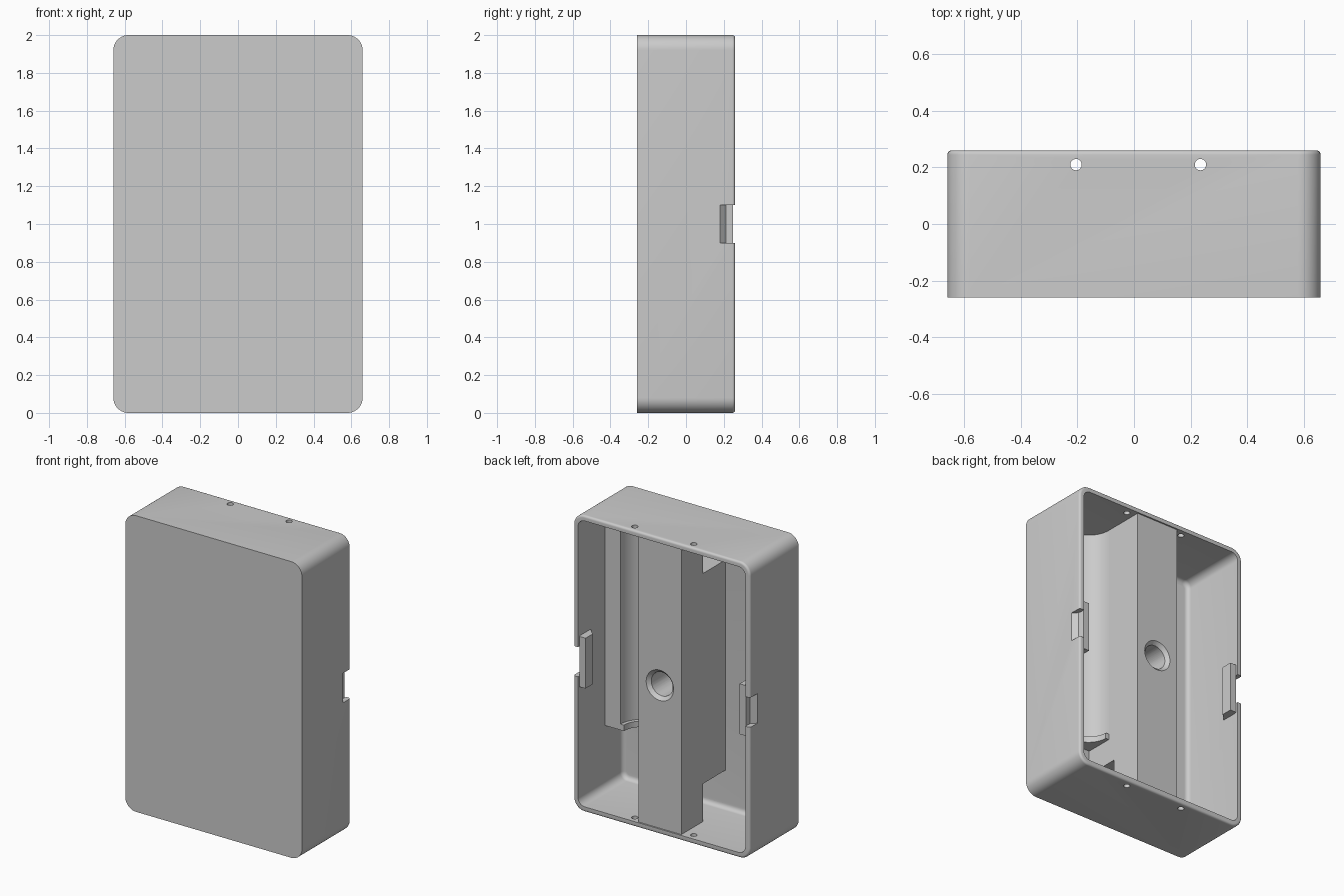
import bpy, bmesh, math

old = bpy.data.objects.get("Cube")
if old:
    bpy.data.objects.remove(old, do_unlink=True)

# Single plastic colour
plastic = bpy.data.materials.new("grey_plastic")
plastic.use_nodes = True
GREY = (0.6, 0.6, 0.6, 1)
plastic.diffuse_color = GREY
plastic.node_tree.nodes["Principled BSDF"].inputs["Base Color"].default_value = GREY


def finish(bm, name):
    bmesh.ops.recalc_face_normals(bm, faces=bm.faces)
    mesh = bpy.data.meshes.new(name)
    bm.to_mesh(mesh)
    bm.free()
    mesh.materials.append(plastic)
    obj = bpy.data.objects.new(name, mesh)
    bpy.context.collection.objects.link(obj)
    return obj


def box(name, x, y, z, corner=0, front=0, back=0):
    """Box from ranges; rounds the edges along y, then the front and back rims."""
    bm = bmesh.new()
    bmesh.ops.create_cube(bm, size=1)
    for v in bm.verts:
        v.co = [r[0] if c < 0 else r[1] for c, r in zip(v.co, (x, y, z))]
    if corner:
        edges = [e for e in bm.edges if abs(e.verts[0].co.y - e.verts[1].co.y) > 0.01]
        bmesh.ops.bevel(bm, geom=edges, offset=corner, segments=10, profile=0.5, affect='EDGES')
    for level, size in ((y[0], front), (y[1], back)):
        if size:
            edges = [e for e in bm.edges if all(abs(v.co.y - level) < 1e-4 for v in e.verts)]
            bmesh.ops.bevel(bm, geom=edges, offset=size, segments=5, profile=0.5, affect='EDGES')
    return finish(bm, name)


def prism(name, outline, z0, z1):
    """Extrude an x-y outline upwards."""
    bm = bmesh.new()
    face = bm.faces.new([bm.verts.new((px, py, z0)) for px, py in outline])
    new = bmesh.ops.extrude_face_region(bm, geom=[face])["geom"]
    bmesh.ops.translate(bm, vec=(0, 0, z1 - z0),
                        verts=[g for g in new if isinstance(g, bmesh.types.BMVert)])
    return finish(bm, name)


def cylinder(name, axis, r0, r1, centre, depth):
    """Round cutter along y or z; r0 is the radius at the low end."""
    bm = bmesh.new()
    bmesh.ops.create_cone(bm, cap_ends=True, segments=48, radius1=r0, radius2=r1, depth=depth)
    obj = finish(bm, name)
    obj.location = centre
    if axis == 'y':
        obj.rotation_euler.x = -math.pi / 2
    return obj


def cut(target, cutters):
    for c in cutters:
        m = target.modifiers.new(c.name, 'BOOLEAN')
        m.operation = 'DIFFERENCE'
        m.solver = 'EXACT'
        m.object = c
    bpy.context.view_layer.update()
    graph = bpy.context.evaluated_depsgraph_get()
    baked = bpy.data.meshes.new_from_object(target.evaluated_get(graph))
    target.modifiers.clear()
    target.data = baked
    for c in cutters:
        bpy.data.objects.remove(c, do_unlink=True)


def arc(cx, cy, r, start, end, n=32):
    return [(cx + r * math.cos(math.radians(start + (end - start) * i / n)),
             cy + r * math.sin(math.radians(start + (end - start) * i / n))) for i in range(n + 1)]


# Outer tray, open at the back, with screw holes and a pry notch on each side
shell = box("shell", (-0.66, 0.66), (-0.26, 0.26), (0, 2), corner=0.08, back=0.015)
cavity = box("cavity", (-0.625, 0.625), (-0.22, 0.4), (0.035, 1.965), corner=0.05, front=0.03)
cutters = [cavity]
for x in (-0.205, 0.235):
    for z in (0, 2):
        cutters.append(cylinder("screw_hole", 'z', 0.02, 0.02, (x, 0.21, z), 0.2))
for s in (-1, 1):
    notch = [(0.68, 0.16), (0.62, 0.22), (0.62, 0.3), (0.68, 0.3)]
    cutters.append(prism("notch", [(s * x, y) for x, y in notch], 0.9, 1.1))
cut(shell, cutters)

# Backing blocks behind the notches
blocks = []
for s, side in ((-1, "right"), (1, "left")):
    wedge = [(0.63, 0.12), (0.575, 0.175), (0.575, 0.25), (0.622, 0.25), (0.63, 0.2)]
    blocks.append(prism(side + "_notch_block", [(s * x, y) for x, y in wedge], 0.83, 1.17))

# Central spine with a countersunk bore and wire passages at both ends
spine = box("spine", (-0.14, 0.18), (-0.24, 0.25), (0.03, 1.97))
cut(spine, [
    box("lower_passage", (-0.3, 0.3), (-0.22, 0.02), (0, 0.29)),
    box("upper_passage", (-0.3, 0.15), (-0.22, 0.02), (1.71, 1.95)),
    cylinder("bore", 'y', 0.08, 0.08, (0.02, 0.05, 1), 0.5),
    cylinder("countersink", 'y', 0.075, 0.11, (0.02, 0.24, 1), 0.035),
])

# Round trough beside the spine, with a stop lip at its lower end
cx, cy, r = 0.345, -0.03, 0.165
trough = prism("trough", [(0.17, -0.23), (0.63, -0.23), (0.63, cy)]
               + arc(cx, cy, r, 0, -180) + [(0.17, cy)], 0.46, 1.97)
lip = prism("trough_lip", arc(cx, cy, r + 0.005, 0, -180)
            + arc(cx, cy, r - 0.025, -180, 0), 0.46, 0.5)

# Smooth the rounded surfaces and keep the edges sharp
bpy.ops.object.select_all(action='DESELECT')
for obj in [shell, spine, trough, lip] + blocks:
    obj.select_set(True)
bpy.context.view_layer.objects.active = shell
bpy.ops.object.shade_smooth_by_angle(angle=math.radians(30))
